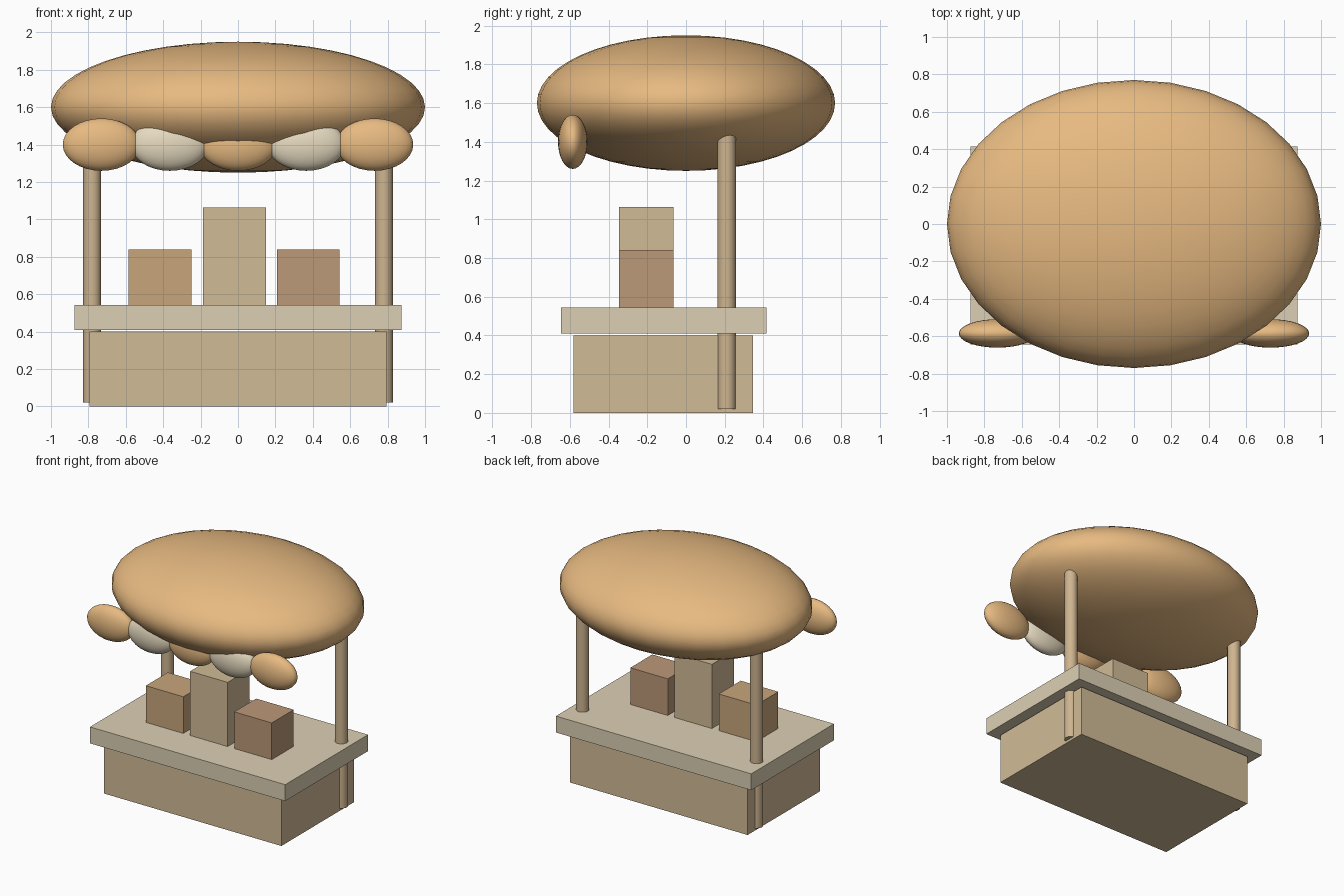
import bpy
import math

if "Cube" in bpy.data.objects:
    bpy.data.objects.remove(bpy.data.objects["Cube"])


def material(name, rgb):
    m = bpy.data.materials.new(name)
    m.diffuse_color = (*rgb, 1)
    m.use_nodes = True
    m.node_tree.nodes["Principled BSDF"].inputs["Base Color"].default_value = m.diffuse_color
    return m


BUN = material("golden", (0.80, 0.49, 0.22))
CREAM = material("cream", (0.80, 0.71, 0.53))
WOOD = material("pale_wood", (0.64, 0.50, 0.31))
TOP = material("light_wood", (0.72, 0.63, 0.46))
POST = material("post_wood", (0.62, 0.46, 0.28))
TAN = material("tan", (0.58, 0.38, 0.20))
ROSE = material("rose_brown", (0.50, 0.32, 0.19))


def finish(name, mat, smooth=False):
    ob = bpy.context.object
    ob.name = name
    ob.data.materials.append(mat)
    bpy.ops.object.transform_apply(location=False, rotation=False, scale=True)
    if smooth:
        bpy.ops.object.shade_smooth_by_angle(angle=math.radians(40))
    return ob


def box(name, lo, hi, mat):
    bpy.ops.mesh.primitive_cube_add(size=1, location=[(a + b) / 2 for a, b in zip(lo, hi)])
    bpy.context.object.scale = [b - a for a, b in zip(lo, hi)]
    return finish(name, mat)


def ellipsoid(name, centre, radii, mat, seg, rings):
    bpy.ops.mesh.primitive_uv_sphere_add(segments=seg, ring_count=rings, radius=1, location=centre)
    bpy.context.object.scale = radii
    return finish(name, mat, True)


# Stall base and counter
box("base", (-0.795, -0.58, 0), (0.795, 0.347, 0.40), WOOD)
box("counter", (-0.875, -0.645, 0.41), (0.875, 0.415, 0.543), TOP)

# Goods on the counter
for name, x, top, mat in (("left_box", -0.417, 0.84, TAN),
                          ("middle_box", -0.019, 1.063, WOOD),
                          ("right_box", 0.376, 0.84, ROSE)):
    box(name, (x - 0.168, -0.345, 0.543), (x + 0.168, -0.064, top), mat)

# Rear posts, running up into the roof
for side, x in (("left", -0.78), ("right", 0.78)):
    bpy.ops.mesh.primitive_cylinder_add(vertices=16, radius=0.048, depth=1.46,
                                        location=(x, 0.21, 0.75))
    finish(side + "_post", POST, True)

# Rounded roof
ellipsoid("roof", (0, 0, 1.60), (1.0, 0.77, 0.35), BUN, 32, 24)

# Scalloped front trim in alternating colours
for i in range(-2, 3):
    ellipsoid(f"trim_{i + 3}", (i * 0.365, -0.585, 1.40), (0.207, 0.076, 0.14),
              CREAM if i % 2 else BUN, 32, 16)
